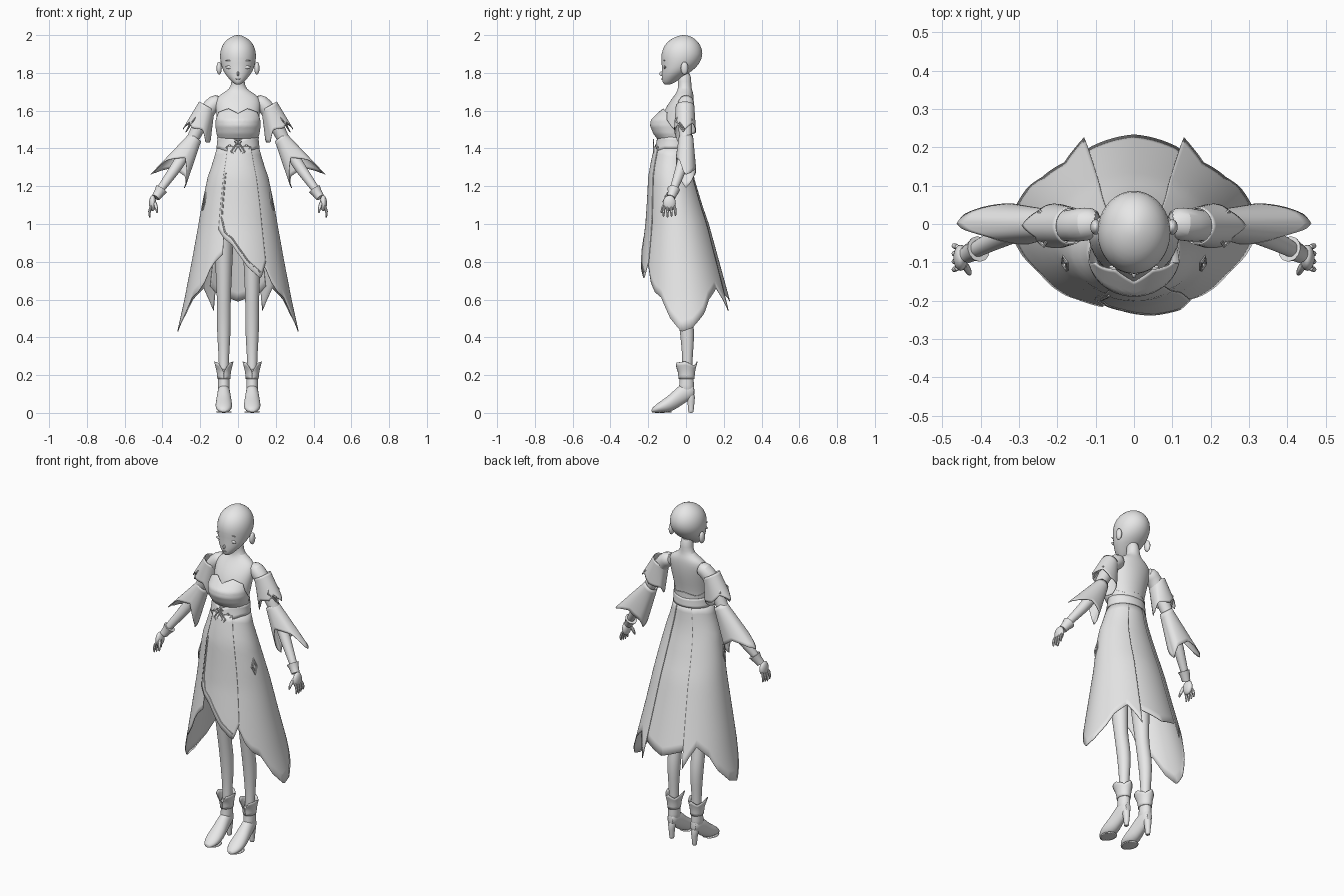
import bpy, bmesh, math
from mathutils import Vector, Matrix

if "Cube" in bpy.data.objects:
    bpy.data.objects.remove(bpy.data.objects["Cube"])

clay = bpy.data.materials.new("light_grey")
clay.use_nodes = True
clay.diffuse_color = (0.8, 0.8, 0.8, 1)
clay.node_tree.nodes["Principled BSDF"].inputs["Base Color"].default_value = (0.8, 0.8, 0.8, 1)
parts = []
Y = Vector((0, 1, 0))


def finish(ob, mirror=False, subsurf=0, thick=0):
    """Shared material and modifiers for every part."""
    ob.data.materials.append(clay)
    parts.append(ob)
    if thick:
        m = ob.modifiers.new("thickness", 'SOLIDIFY')
        m.thickness, m.offset = thick, 0
    if subsurf:
        ob.modifiers.new("smooth", 'SUBSURF').levels = subsurf
        ob.modifiers["smooth"].render_levels = subsurf
    if mirror:
        ob.modifiers.new("mirror", 'MIRROR').mirror_object = parts[0]
    return ob


def grid(name, rows, closed, caps=False, **kw):
    """Skin a list of equally long point rows."""
    bm = bmesh.new()
    vs = [[bm.verts.new(p) for p in r] for r in rows]
    n = len(rows[0])
    for a, b in zip(vs, vs[1:]):
        for i in range(n if closed else n - 1):
            j = (i + 1) % n
            bm.faces.new((a[i], a[j], b[j], b[i]))
    if caps:
        bm.faces.new(vs[0])
        bm.faces.new(vs[-1])
    bmesh.ops.recalc_face_normals(bm, faces=bm.faces)
    me = bpy.data.meshes.new(name)
    bm.to_mesh(me)
    bm.free()
    ob = bpy.data.objects.new(name, me)
    bpy.context.collection.objects.link(ob)
    return finish(ob, **kw)


def ring(c, u, v, n):
    return [c + u * math.cos(k * math.tau / n) + v * math.sin(k * math.tau / n) for k in range(n)]


def body(name, table, cx=0, n=24, **kw):
    """Loft of level ovals: height, half width, front y, back y."""
    rows = [ring(Vector((cx, (f + b) / 2, z)), Vector((hx, 0, 0)), Y * (b - f) / 2, n)
            for z, hx, f, b in table]
    return grid(name, rows, True, True, subsurf=1, **kw)


def tube(name, pts, n=12, **kw):
    """Round limb through points x, y, z, radius."""
    ps = [Vector(p[:3]) for p in pts]
    rows = []
    for i, p in enumerate(ps):
        t = (ps[min(i + 1, len(ps) - 1)] - ps[max(i - 1, 0)]).normalized()
        u = t.cross(Y).normalized()
        rows.append(ring(p, u * pts[i][3], t.cross(u) * pts[i][3], n))
    return grid(name, rows, True, True, **kw)


def interp(table, x):
    if x <= table[0][0]:
        return table[0][1:]
    for a, b in zip(table, table[1:]):
        if x <= b[0]:
            t = (x - a[0]) / (b[0] - a[0])
            return [p + (q - p) * t for p, q in zip(a[1:], b[1:])]
    return table[-1][1:]


def on_shape(table, deg, z, off=0, cx=0):
    hx, f, b = interp(table, z)
    a = math.radians(deg)
    return Vector((cx + (hx + off) * math.sin(a), (f + b) / 2 - ((b - f) / 2 + off) * math.cos(a), z))


def panel(name, table, a0, a1, top, hem, off=0, cx=0, step=2, rows=18, **kw):
    """Cloth wrapped on a shape between two angles (0 = front), with edge heights by angle."""
    angles = range(a0, a1 + 1, step)
    out = []
    for r in range(rows + 1):
        t = r / rows
        out.append([on_shape(table, a, interp(top, a)[0] * (1 - t) + interp(hem, a)[0] * t, off, cx)
                    for a in angles])
    return grid(name, out, False, thick=0.004, **kw)


def sleeve(name, p, d, r, ry, drift, hem):
    """Flared open sleeve; hem gives length by angle, 0 = outer side, 90 = back."""
    p, d = Vector(p), Vector(d).normalized()
    e = Vector((-d.z, 0, d.x))
    rows = []
    for k in range(11):
        t = k / 10
        row = []
        for a in range(0, 360, 6):
            c, s = math.cos(math.radians(a)), math.sin(math.radians(a))
            row.append(p + d * interp(hem, a)[0] * t + e * (drift * t + (r[0] + (r[1] - r[0]) * t) * c)
                       + Y * (ry[0] + (ry[1] - ry[0]) * t) * s)
        rows.append(row)
    return grid(name, rows, True, thick=0.004, mirror=True)


def diamond(name, loc, normal, w, h, mirror=False):
    """Slim raised diamond frame."""
    bpy.ops.mesh.primitive_torus_add(major_segments=4, minor_segments=6, major_radius=1, minor_radius=0.13)
    ob = bpy.context.object
    ob.name = name
    z = Vector(normal).normalized()
    x = Vector((0, 0, 1)).cross(z).normalized()
    rot = Matrix((x, z.cross(x), z)).transposed().to_4x4()
    ob.matrix_world = Matrix.Translation(loc) @ rot @ Matrix.Diagonal((w, h, 0.03, 1))
    return finish(ob, mirror)


def ellipsoid(name, loc, size, mirror=False):
    bpy.ops.mesh.primitive_uv_sphere_add(segments=20, ring_count=12, location=loc)
    ob = bpy.context.object
    ob.name, ob.scale = name, size
    return finish(ob, mirror)


# Torso, neck and head
TORSO = [(1.2, .14, -.18, .02), (1.32, .13, -.175, .03), (1.4, .105, -.155, .02), (1.45, .1, -.145, .015),
         (1.5, .106, -.14, .02), (1.57, .115, -.13, .035), (1.63, .122, -.1, .042), (1.67, .115, -.07, .042),
         (1.695, .08, -.052, .038), (1.715, .043, -.042, .03), (1.75, .034, -.042, .028), (1.81, .034, -.05, .025)]
body("torso", TORSO)
body("head", [(1.737, .012, -.115, -.085), (1.75, .03, -.125, -.055), (1.78, .058, -.129, -.015),
              (1.81, .08, -.129, .035), (1.85, .093, -.129, .075), (1.9, .099, -.134, .093),
              (1.95, .085, -.115, .078), (1.98, .056, -.08, .05), (1.995, .027, -.045, .02), (2.0, .01, -.02, 0)])
ellipsoid("ears", (.1, -.008, 1.825), (.014, .02, .034), True)
ellipsoid("eyes", (.044, -.112, 1.83), (.022, .006, .009), True)
ellipsoid("eyebrows", (.046, -.115, 1.865), (.02, .004, .003), True)
ellipsoid("nose", (0, -.13, 1.795), (.006, .011, .012))
ellipsoid("mouth", (0, -.129, 1.768), (.014, .004, .003))

# Bodice and waist sash
BUST = [(1.45, .103, -.15, .02), (1.48, .112, -.172, .02), (1.52, .118, -.188, .025), (1.55, .119, -.184, .03),
        (1.58, .118, -.155, .035), (1.62, .118, -.115, .04)]
panel("bodice", BUST, -100, 100, [(-100, 1.5), (-60, 1.59), (-25, 1.61), (0, 1.585), (25, 1.61),
                                  (60, 1.59), (100, 1.5)], [(0, 1.45)])
panel("bodice_back", BUST, 100, 260, [(100, 1.5), (140, 1.47), (180, 1.485), (220, 1.47), (260, 1.5)], [(0, 1.44)])
panel("waist_sash", TORSO, 0, 360, [(0, 1.44), (30, 1.465), (180, 1.45), (330, 1.465), (360, 1.44)],
      [(0, 1.37), (60, 1.4), (300, 1.4), (360, 1.37)], off=.007, rows=4)
for x, z, w, h in ((0, 1.385, .036, .05), (0, 1.385, .018, .026), (.045, 1.405, .022, .016),
                   (-.045, 1.405, .022, .016), (0, 1.435, .02, .014), (0, 1.335, .012, .018)):
    diamond("waist_ornament", (x, -.172 + abs(x) * .3, z), (x, -.2, 0), w, h)

# Skirt: side panels, back panel and the crossed front flap
SKIRT = [(.42, .322, -.265, .262), (.54, .295, -.258, .25), (.6, .282, -.252, .235), (.8, .243, -.232, .18),
         (1, .207, -.207, .125), (1.1, .19, -.2, .09), (1.25, .158, -.192, .045), (1.32, .133, -.18, .033),
         (1.41, .108, -.16, .024)]
WAIST = [(0, 1.41)]
panel("skirt_sides", SKIRT, 20, 154, WAIST,
      [(20, .84), (30, .8), (36, .76), (42, .69), (50, .64), (60, .61), (72, .5), (85, .43), (98, .45),
       (112, .52), (122, .6), (130, .63), (138, .66), (147, .6), (154, .54)], mirror=True)
panel("skirt_back", SKIRT, 146, 214, WAIST, [(146, .67), (156, .63), (180, .59), (204, .63), (214, .67)], off=-.006)
FLAP = [(-28, .97), (-18, .92), (-8, .89), (4, .82), (12, .77), (27, .71), (36, .8)]
panel("skirt_front_flap", SKIRT, -28, 36, WAIST, FLAP, off=.006)
edge = [(-24, 1.27 - .04 * k) for k in range(7)] + [(a, z + .035) for a, z in FLAP[1:-1]]
tube("flap_trim", [(*on_shape(SKIRT, a, z, .008), .004) for a, z in edge], n=6)
spot = on_shape(SKIRT, 72, 1.12, .003)
for k in (1, .5):
    diamond("hip_ornaments", spot, (spot.x, spot.y + .06, .03), .02 * k, .045 * k, True)

# Legs and heeled boots
CX = .075
body("legs", [(.15, .027, -.025, .035), (.27, .026, -.018, .032), (.36, .032, -.025, .042), (.47, .038, -.037, .045),
              (.58, .036, -.056, .02), (.65, .039, -.068, .018), (.8, .046, -.092, .018), (.95, .053, -.115, .02),
              (1.1, .06, -.14, .02), (1.22, .062, -.15, .01)], CX, mirror=True)
body("boot_shafts", [(.1, .032, -.045, .045), (.15, .032, -.035, .042), (.19, .03, -.032, .04),
                     (.24, .034, -.036, .044)], CX, mirror=True)
panel("boot_cuffs", [(.17, .031, -.035, .042), (.22, .036, -.042, .046), (.275, .05, -.07, .06)], 0, 360,
      [(0, .215), (40, .265), (90, .272), (140, .25), (180, .272), (220, .25), (270, .272), (320, .265), (360, .215)],
      [(0, .18)], cx=CX, step=6, rows=5, mirror=True)
foot = [(.047, .018, .085, .14), (.02, .031, .07, .17), (-.03, .035, .035, .155), (-.08, .043, .004, .1),
        (-.13, .046, 0, .066), (-.165, .034, 0, .04), (-.184, .012, .002, .02)]
grid("boot_feet", [ring(Vector((CX, y, (a + b) / 2)), Vector((w, 0, 0)), Vector((0, 0, (b - a) / 2)), 20)
                   for y, w, a, b in foot], True, True, subsurf=1, mirror=True)
body("boot_soles", [(0, .046, -.18, -.07), (.01, .047, -.183, -.068)], CX, mirror=True)
body("boot_heels", [(0, .013, .012, .04), (.01, .013, .012, .04), (.06, .016, .008, .046),
                    (.11, .028, -.005, .05)], CX, mirror=True)

# Arms, gloves and hands
tube("arms", [(.085, .004, 1.65, .036), (.125, 0, 1.645, .046), (.165, -.005, 1.6, .043), (.21, -.005, 1.51, .037),
              (.255, 0, 1.42, .031), (.29, -.008, 1.36, .033), (.34, -.03, 1.28, .03), (.4, -.06, 1.2, .022),
              (.435, -.08, 1.145, .02)], n=16, mirror=True, subsurf=1)
tube("glove_cuffs", [(.405, -.065, 1.185, .034), (.418, -.07, 1.165, .027), (.435, -.08, 1.14, .023)], mirror=True)
ellipsoid("palms", (.452, -.088, 1.11), (.019, .034, .042), True)
for k in range(4):
    y = -.115 + .018 * k
    tube("fingers", [(.457, y, 1.1, .009), (.472, y - .004 + .003 * k, 1.065, .008),
                     (.466, y - .004 + .003 * k, 1.03 + .005 * abs(k - 1), .005)], n=8, mirror=True, subsurf=1)
tube("thumbs", [(.445, -.1, 1.125, .012), (.432, -.122, 1.09, .01), (.427, -.132, 1.055, .006)],
     n=8, mirror=True, subsurf=1)

# Two tiered sleeves with emblems
sleeve("upper_sleeves", (.165, -.005, 1.625), (.5, 0, -.87), (.045, .078), (.047, .056), -.03,
       [(0, .17), (45, .12), (90, .14), (140, .12), (180, .16), (220, .17), (260, .12), (300, .14), (330, .12), (360, .17)])
sleeve("lower_sleeves", (.225, 0, 1.46), (.6, 0, -.8), (.035, .092), (.036, .052), -.022,
       [(0, .3), (30, .28), (80, .2), (130, .2), (180, .25), (220, .2), (270, .12), (320, .19), (345, .28), (360, .3)])
for k in (1, .7, .35):
    diamond("sleeve_emblems", (.24, -.012, 1.55), (.87, -.1, .5), .045 * k, .066 * k, True)

# Smooth shading with crisp edges
bpy.ops.object.select_all(action='DESELECT')
for ob in parts:
    ob.select_set(True)
bpy.context.view_layer.objects.active = parts[0]
bpy.ops.object.shade_smooth_by_angle(angle=math.radians(40))
